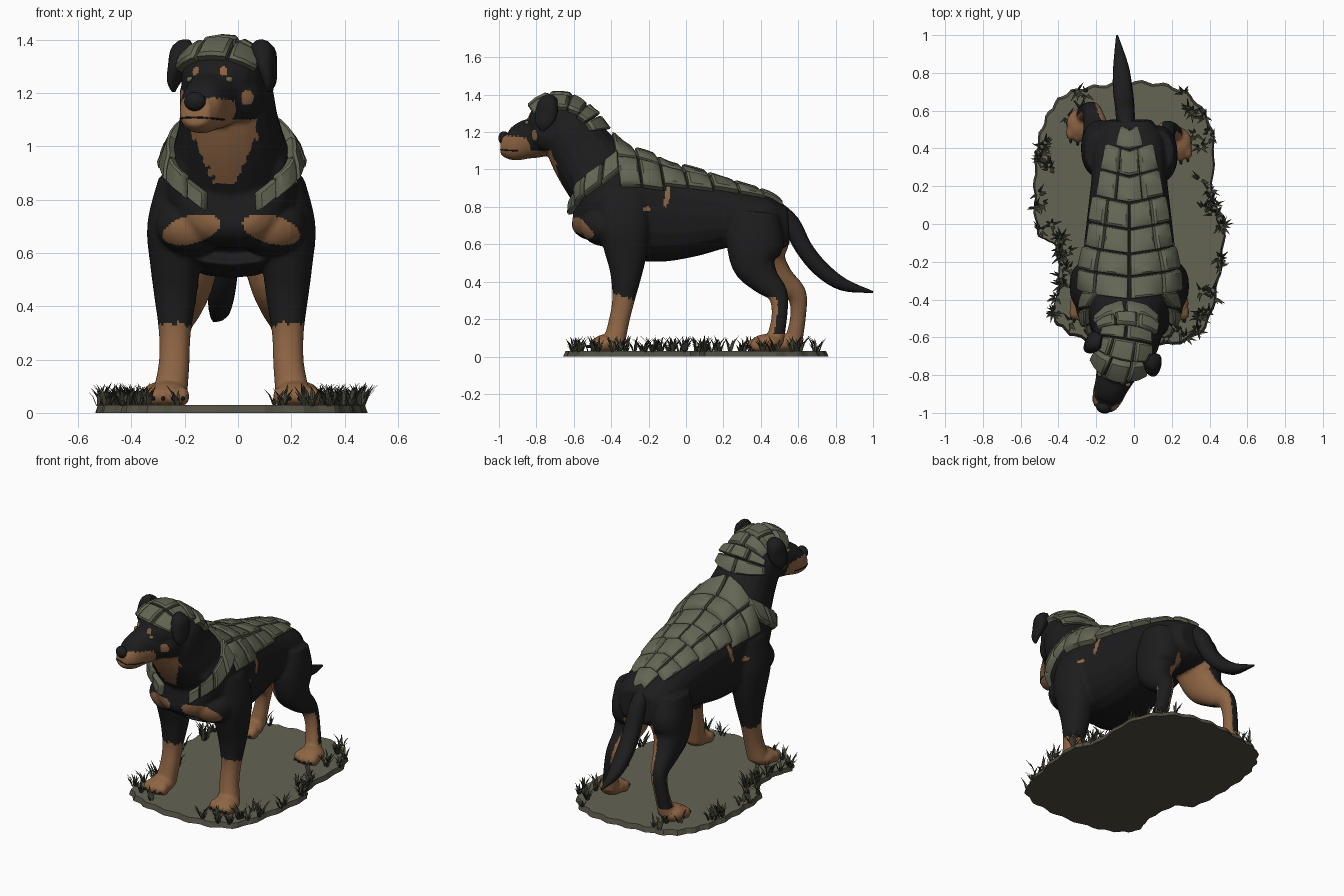
import bpy, bmesh, random
from math import sin, cos, pi, radians
from mathutils import Vector, Matrix
from mathutils.bvhtree import BVHTree

random.seed(4)
if "Cube" in bpy.data.objects:
    bpy.data.objects.remove(bpy.data.objects["Cube"])
CX = -0.025                                   # middle plane of the dog
HEAD = Matrix.Translation((-0.055, -0.68, 1.25)) @ Matrix.Rotation(radians(-20), 4, 'Z')

def material(name, *rgb):
    m = bpy.data.materials.new(name)
    m.diffuse_color = (*rgb, 1)
    m.use_nodes = True
    node = next(n for n in m.node_tree.nodes if n.type == 'BSDF_PRINCIPLED')
    node.inputs["Base Color"].default_value = (*rgb, 1)
    return m

black, tan = material("black fur", .012, .012, .013), material("tan fur", .27, .13, .058)
stone, turf = material("olive stone", .125, .13, .088), material("olive turf", .125, .128, .088)
soil, blade = material("dark soil", .08, .075, .052), material("dark grass", .042, .043, .028)
iris = material("eye", .14, .13, .08)

def make(name, bm, *mats):
    bmesh.ops.recalc_face_normals(bm, faces=bm.faces)
    me = bpy.data.meshes.new(name)
    bm.to_mesh(me)
    bm.free()
    for m in mats:
        me.materials.append(m)
    ob = bpy.data.objects.new(name, me)
    bpy.context.collection.objects.link(ob)
    return ob

def ball(bm, center, radii, mat=Matrix()):
    m = mat @ Matrix.Translation(center) @ Matrix.Diagonal((*radii, 1))
    bmesh.ops.create_uvsphere(bm, u_segments=20, v_segments=12, radius=1, matrix=m)

def spline(a, b, c, d, t):
    return (2 * b + (c - a) * t + (2 * a - 5 * b + 4 * c - d) * t * t + (3 * b - a - 3 * c + d) * t ** 3) / 2

def tube(bm, stations, mat=Matrix(), n=20, power=.88):
    """Smooth loft through stations of x, y, z, half width, half depth."""
    st = [Vector(p) for p in stations]
    st = [st[0]] + st + [st[-1]]
    path = [spline(*st[i:i + 4], k / 4) for i in range(len(st) - 3) for k in range(4)] + [st[-1]]
    rings = []
    for i, p in enumerate(path):
        t = (Vector(path[min(i + 1, len(path) - 1)][:3]) - Vector(path[max(i - 1, 0)][:3])).normalized()
        side = (Vector((1, 0, 0)) - t * t.x).normalized()
        ring = []
        for k in range(n):
            c, s = [abs(w) ** power * (1 if w > 0 else -1) for w in (cos(2 * pi * k / n), sin(2 * pi * k / n))]
            co = Vector(p[:3]) + side * c * max(p[3], .003) + t.cross(side) * s * max(p[4], .003)
            ring.append(bm.verts.new(mat @ co))
        rings.append(ring)
    for r, q in zip(rings, rings[1:]):
        for k in range(n):
            bm.faces.new((r[k], r[(k + 1) % n], q[(k + 1) % n], q[k]))
    bm.faces.new(rings[0])
    bm.faces.new(rings[-1])

# Body: overlapping lofts fused into one skin
bm = bmesh.new()
tube(bm, [(CX, .55, .70, .12, .10), (CX, .44, .70, .19, .15), (CX, .25, .745, .2, .165), (CX, .05, .755, .222, .222),
          (CX, -.15, .765, .245, .262), (CX, -.32, .81, .265, .28), (CX, -.45, .83, .25, .26),
          (CX, -.55, .79, .2, .18), (CX, -.60, .79, .11, .09)], power=.78)
tube(bm, [(-.03, -.34, .85, .25, .24), (-.03, -.47, .98, .215, .20), (-.035, -.56, 1.10, .185, .178),
          (-.045, -.63, 1.22, .17, .15), (-.05, -.66, 1.29, .12, .10)])
ball(bm, (0, 0, 0), (.158, .17, .138), HEAD)
tube(bm, [(0, -.08, -.07, .12, .11), (0, -.18, -.09, .092, .105), (0, -.26, -.122, .08, .082),
          (0, -.315, -.118, .056, .055)], HEAD)
claws = bmesh.new()
for s in (1, -1):
    def flip(pts, back=0):
        return [(CX + s * (p[0] - CX), p[1] + (back * min(max((.72 - p[2]) / .38, 0), 1) if s < 0 else 0),
                 *p[2:]) for p in pts]
    ball(bm, (s * .08, -.02, -.06), (.08, .10, .10), HEAD)
    ball(bm, flip([(.12, -.44, .70)])[0], (.14, .125, .11))
    tube(bm, flip([(.15, -.34, .86, .10, .15), (.183, -.33, .70, .108, .14), (.185, -.32, .56, .095, .115),
                   (.185, -.32, .44, .08, .085), (.187, -.335, .30, .06, .06),
                   (.19, -.36, .18, .058, .055), (.205, -.385, .07, .065, .06)]))
    tube(bm, flip([(.10, .38, .76, .11, .12), (.12, .37, .62, .11, .155), (.135, .365, .50, .095, .122),
                   (.15, .42, .41, .07, .082), (.17, .49, .335, .05, .055),
                   (.192, .50, .22, .044, .042), (.212, .475, .08, .05, .048)], .1))
    for x, y, back in ((.212, -.42, 0), (.23, .43, .1)):
        px, py, pz = flip([(x, y, .07)], back)[0]
        ball(bm, (px, py, pz), (.078, .085, .05))
        for k in (-1.5, -.5, .5, 1.5):
            toe = Vector((px + k * .037, py - .065 + abs(k) * .012, .062))
            ball(bm, toe, (.025, .042, .036))
            ball(claws, toe + Vector((0, -.042, -.008)), (.007, .014, .008))
body = make("body", bm)
fuse = body.modifiers.new("fuse", 'REMESH')
fuse.mode, fuse.voxel_size = 'VOXEL', 0.009
body.modifiers.new("relax", 'SMOOTH').iterations = 8
skin = bpy.data.meshes.new_from_object(body.evaluated_get(bpy.context.evaluated_depsgraph_get()))
body.modifiers.clear()
body.data = skin
skin.materials.clear()
skin.materials.append(black)
skin.materials.append(tan)
skin.shade_smooth()
tree = BVHTree.FromPolygons([v.co for v in skin.vertices], [p.vertices[:] for p in skin.polygons])

def hit(origin, direction):
    return tree.ray_cast(origin, direction.normalized())[0] or origin + direction.normalized() * .2

def face_point(x, y, z, start=(0, 0, 0)):
    o = HEAD @ Vector(start)
    return hit(o, HEAD @ Vector((x, y, z)) - o)

# Tan markings chosen by region
spots = [(face_point(s * x, y, z), r) for s in (1, -1) for x, y, z, r in ((.055, -.15, .032, .017), (.14, -.1, -.072, .028))]
for f in skin.polygons:
    c, n, q = f.center, f.normal, HEAD.inverted() @ f.center
    dx, inner = abs(c.x - CX), n.x * (1 if c.x > CX else -1) < -.25
    jag = .012 * sin(c.x * 190) * sin(c.y * 170)
    fore = c.y < 0 and c.z < .32 - .25 * (c.y + .33) + jag
    hind = c.y > .15 and (c.z < .12 or (c.z < .32 and n.y < -.2) or (c.z < .6 + jag and inner))
    muzzle = q.y < -.13 and q.z < -.07 - .12 * max(q.y + .24, 0) + jag / 2 and c.z > 1 and abs(q.x) < .1
    throat = c.y < -.5 and .86 < c.z < 1.1 and n.y < .2 and abs(c.x + .05) < min(.5 * (c.z - .83) + .02, .12) + jag
    breast = n.y < 0 and c.y < -.3 and ((dx - .15) / .108) ** 2 + ((c.z - .688 + .2 * (dx - .15)) / .054) ** 2 < 1
    flank = dx > .1 and (((c.y + .1 - .2 * (c.z - .86)) / .014) ** 2 + ((c.z - .86) / .062) ** 2 < 1
                         or ((c.y + .21) / .022) ** 2 + ((c.z - .79) / .012) ** 2 < 1)
    dot = any((c - p).length < r for p, r in spots)
    f.material_index = int(fore or hind or muzzle or throat or breast or flank or dot)

# Claws, nose, eyes, mouth, ears and tail
smooth = [make("claws", claws, black)]
bm = bmesh.new()
ball(bm, (0, -.311, -.082), (.042, .03, .036), HEAD)
smooth.append(make("nose", bm, black))
bm = bmesh.new()
for s in (1, -1):
    ball(bm, face_point(s * .078, -.15, 0), (.015, .015, .012))
smooth.append(make("eyes", bm, iris))
curve = bpy.data.curves.new("mouth", 'CURVE')
curve.dimensions, curve.bevel_depth = '3D', .0035
line = curve.splines.new('POLY')
line.points.add(16)
for k, p in enumerate(line.points):
    a = radians(11 * (k - 8))
    p.co = (*face_point(sin(a), -.2 - cos(a), -.15 - .12 * sin(a) ** 2, (0, -.2, -.14)), 1)
curve.materials.append(black)
bpy.context.collection.objects.link(bpy.data.objects.new("mouth", curve))
for s, name in ((1, "left_ear"), (-1, "right_ear")):
    bm = bmesh.new()
    tube(bm, [(s * .125, .01, .12, .03, .03), (s * .16, 0, .10, .045, .055), (s * .18, -.01, .04, .03, .06),
              (s * .192, -.02, -.01, .02, .042), (s * .19, -.025, -.045, .006, .012)], HEAD)
    smooth.append(make(name, bm, black))
bm = bmesh.new()
tube(bm, [(-.035, .47, .79, .045, .05), (-.045, .56, .71, .05, .05), (-.05, .63, .58, .052, .046),
          (-.06, .72, .47, .052, .044), (-.07, .84, .385, .04, .034), (-.09, 1.0, .345, .005, .005)], n=12)
smooth.append(make("tail", bm, black))

# Stone plates wrapped over the skin
STEPS = (.02, .05, .14, .5, .86, .95, .98)

def plate(bm, ray, u0, u1, v0, v1):
    lift, grid, last = random.uniform(.029, .04), [], len(STEPS) - 1
    for i, a in enumerate(STEPS):
        grid.append([])
        for j, b in enumerate(STEPS):
            o, d = ray(u0 + (u1 - u0) * a, v0 + (v1 - v0) * b)
            height = (-.012, lift * .72, lift, lift)[min(i, j, last - i, last - j)]
            grid[i].append(bm.verts.new(hit(o, d) + d.normalized() * height))
    for i in range(last):
        for j in range(last):
            bm.faces.new((grid[i][j], grid[i + 1][j], grid[i + 1][j + 1], grid[i][j + 1]))

def back_ray(y, deg):
    return Vector((CX, y + .0008 * abs(deg), .74)), Vector((sin(radians(deg)), 0, cos(radians(deg))))

def collar_ray(azimuth, lift):
    a, e = radians(azimuth), radians(lift + abs(azimuth) * .75 - 23)
    return Vector((CX, -.38, .82)), Vector((sin(a) * cos(e), -cos(a) * cos(e), sin(e)))

def head_ray(pitch, deg):
    p, a = radians(pitch), radians(deg)
    d = Vector((sin(a), -cos(a) * cos(p), cos(a) * sin(p)))
    return Vector((-.05, -.62, 1.2)), Matrix.Rotation(radians(-20 * (1 - pitch / 176)), 3, 'Z') @ d

def rows(name, ray, cuts, columns):
    bm = bmesh.new()
    for u0, u1, cols in zip(cuts, cuts[1:], columns):
        for v0, v1 in zip(cols, cols[1:]):
            plate(bm, ray, u0, u1, v0, v1)
    smooth.append(make(name, bm, stone))

three, four, wide = (-48, -18, 18, 48), (-52, -27, 0, 27, 52), (-58, -29, 0, 29, 58)
rows("back_plates", back_ray, (.50, .39, .25, .11, -.03, -.16, -.28, -.40), [(-30, 30), three, three, four, four, wide, wide])
rows("head_plates", head_ray, (31, 62, 94, 122, 150, 177),
     [(-44, -12, 16, 46), (-50, -18, 18, 50), (-52, 0, 52), (-60, -20, 20, 60), (-60, 0, 60)])
for name, s in (("left_collar_plates", 1), ("right_collar_plates", -1)):
    rows(name, collar_ray, [s * a for a in (22, 38, 55, 74, 96)], [(-w, w) for w in (8, 10, 12, 14)])
bpy.ops.object.select_all(action='DESELECT')
for ob in smooth:
    ob.select_set(True)
bpy.context.view_layer.objects.active = smooth[0]
bpy.ops.object.shade_smooth_by_angle(angle=radians(40))

# Ground patch with a ragged rim
MID = Vector((-.03, .06))
SHAPE = [Vector(p) for p in ((.48, 0), (.42, .15), (.42, .48), (.3, .68), (.1, .75), (-.15, .74), (-.38, .68), (-.5, .48),
         (-.53, .2), (-.51, -.05), (-.42, -.12), (-.4, -.33), (-.43, -.5), (-.25, -.62), (.1, -.65), (.36, -.57), (.45, -.3))]

def rim(t, k, z):
    i, m = int(t), len(SHAPE)
    p = spline(*[SHAPE[(i + j) % m] for j in (-1, 0, 1, 2)], t - i) - MID
    return (MID + p * k * (1 + .012 * sin(t * 4 * pi + 2 * sin(t)))).to_3d() + Vector((0, 0, z))

bm = bmesh.new()
N = len(SHAPE) * 8
low, top = [[bm.verts.new(rim(k / 8, size, z)) for k in range(N)] for size, z in ((1, 0), (.98, .03))]
bm.faces.new(low).material_index = 1
bm.faces.new(top)
for k in range(N):
    bm.faces.new((low[k], low[(k + 1) % N], top[(k + 1) % N], top[k])).material_index = 1
make("ground", bm, turf, soil)

# Grass tufts along both flanks of the rim
bm = bmesh.new()
roots = [rim(random.uniform(0, len(SHAPE)), random.choice((.98, .96, .92, .84)), .025) for _ in range(85)]
for root in [r for r in roots if abs(r.x - MID.x) > .17]:
    for _ in range(7):
        a, h = random.uniform(0, 2 * pi), random.uniform(.03, .09)
        out, side, up = Vector((cos(a), sin(a), 0)), Vector((-sin(a), cos(a), 0)) * .006, Vector((0, 0, h))
        base = root + out * .008
        mid = base + out * h * .25 + up * .6
        v = [bm.verts.new(p) for p in (base - side, base + side, mid + side, mid - side, base + out * h * .65 + up)]
        bm.faces.new(v[:4])
        bm.faces.new((v[3], v[2], v[4]))
make("grass", bm, blade)
